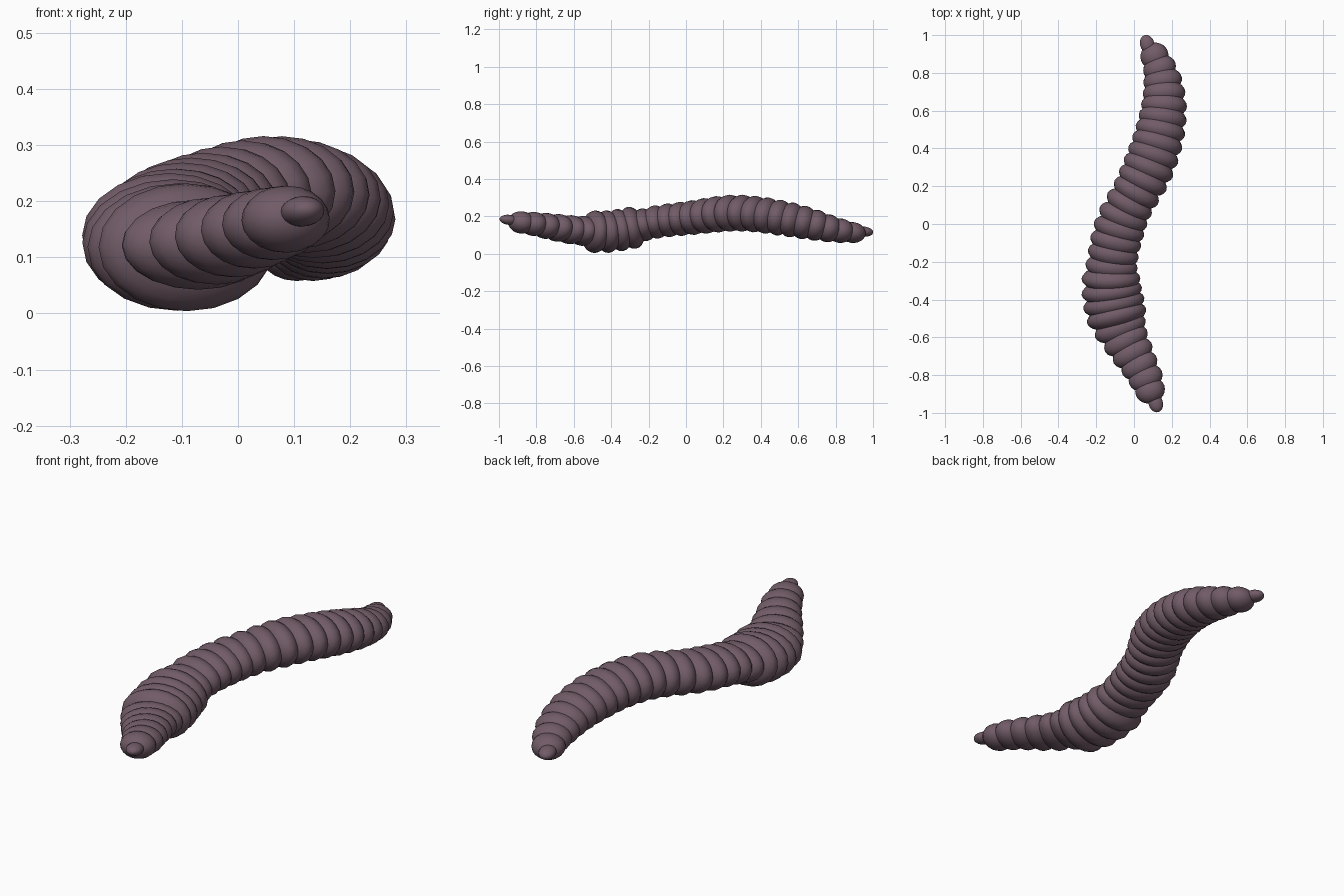
import bpy
import bmesh
from mathutils import Matrix, Vector

cube = bpy.data.objects.get("Cube")
if cube:
    bpy.data.objects.remove(cube, do_unlink=True)

skin = bpy.data.materials.new("mauve_brown_skin")
skin.use_nodes = True
colour = (0.165, 0.105, 0.135, 1)
skin.diffuse_color = colour
skin.node_tree.nodes["Principled BSDF"].inputs["Base Color"].default_value = colour

# Spine from head to tail: y, x, z, half width, half height
SPINE = [
    (-0.88, 0.085, 0.168, 0.085, 0.060),
    (-0.80, 0.055, 0.158, 0.105, 0.066),
    (-0.66, -0.02, 0.135, 0.135, 0.076),
    (-0.56, -0.07, 0.123, 0.150, 0.080),
    (-0.43, -0.105, 0.118, 0.158, 0.084),
    (-0.30, -0.122, 0.137, 0.150, 0.087),
    (-0.16, -0.11, 0.170, 0.140, 0.089),
    (0.03, -0.06, 0.193, 0.147, 0.093),
    (0.23, 0.045, 0.217, 0.152, 0.099),
    (0.36, 0.10, 0.213, 0.148, 0.098),
    (0.50, 0.14, 0.193, 0.138, 0.096),
    (0.65, 0.16, 0.163, 0.122, 0.088),
    (0.79, 0.146, 0.130, 0.102, 0.071),
    (0.89, 0.108, 0.114, 0.082, 0.056),
]
COUNT = 28
HALF_LENGTH = 0.07


def spine_at(y):
    """Smooth cubic interpolation of the spine table."""
    i = 0
    while i < len(SPINE) - 2 and y > SPINE[i + 1][0]:
        i += 1
    a, b = Vector(SPINE[i]), Vector(SPINE[i + 1])
    before = Vector(SPINE[max(i - 1, 0)])
    after = Vector(SPINE[min(i + 2, len(SPINE) - 1)])
    span = b[0] - a[0]
    t = (y - a[0]) / span
    ma = (b - before) / (b[0] - before[0]) * span
    mb = (after - a) / (after[0] - a[0]) * span
    return (a * (2*t**3 - 3*t**2 + 1) + ma * (t**3 - 2*t**2 + t)
            + b * (3*t**2 - 2*t**3) + mb * (t**3 - t**2))


def add_bead(bm, centre, along, half_width, half_length, half_height):
    """Ellipsoid whose poles lie on the spine direction."""
    along = along.normalized()
    side = along.cross(Vector((0, 0, 1))).normalized()
    up = side.cross(along)
    turn = Matrix((side, up, along)).transposed().to_4x4()
    size = Matrix.Diagonal((half_width, half_height, half_length, 1))
    bmesh.ops.create_uvsphere(bm, u_segments=20, v_segments=12, radius=1,
                              matrix=Matrix.Translation(centre) @ turn @ size)


def finish(name, bm):
    mesh = bpy.data.meshes.new(name)
    bm.to_mesh(mesh)
    bm.free()
    mesh.materials.append(skin)
    mesh.shade_smooth()
    obj = bpy.data.objects.new(name, mesh)
    bpy.context.collection.objects.link(obj)


# Ringed body, with four swollen rings forming the saddle
body, saddle = bmesh.new(), bmesh.new()
first, last = SPINE[0][0], SPINE[-1][0]
for n in range(COUNT):
    y = first + (last - first) * n / (COUNT - 1)
    _, x, z, width, height = spine_at(y)
    ahead, behind = spine_at(min(y + 0.03, last)), spine_at(max(y - 0.03, first))
    along = Vector((ahead[1] - behind[1], ahead[0] - behind[0], ahead[2] - behind[2]))
    along.normalize()
    swollen = -0.52 < y < -0.27
    if swollen:
        width, height = width + 0.01, 0.114
    add_bead(saddle if swollen else body, Vector((x, y, z)), along,
             width * along.y, HALF_LENGTH, height)
finish("body_rings", body)
finish("saddle_rings", saddle)

# Pointed end caps
for name, centre, along in (
        ("head_tip", (0.115, -0.948, 0.182), (-0.3, 1, -0.1)),
        ("tail_tip", (0.07, 0.952, 0.119), (-0.3, 1, -0.1))):
    tip = bmesh.new()
    add_bead(tip, Vector(centre), Vector(along), 0.038, 0.05, 0.027)
    finish(name, tip)
